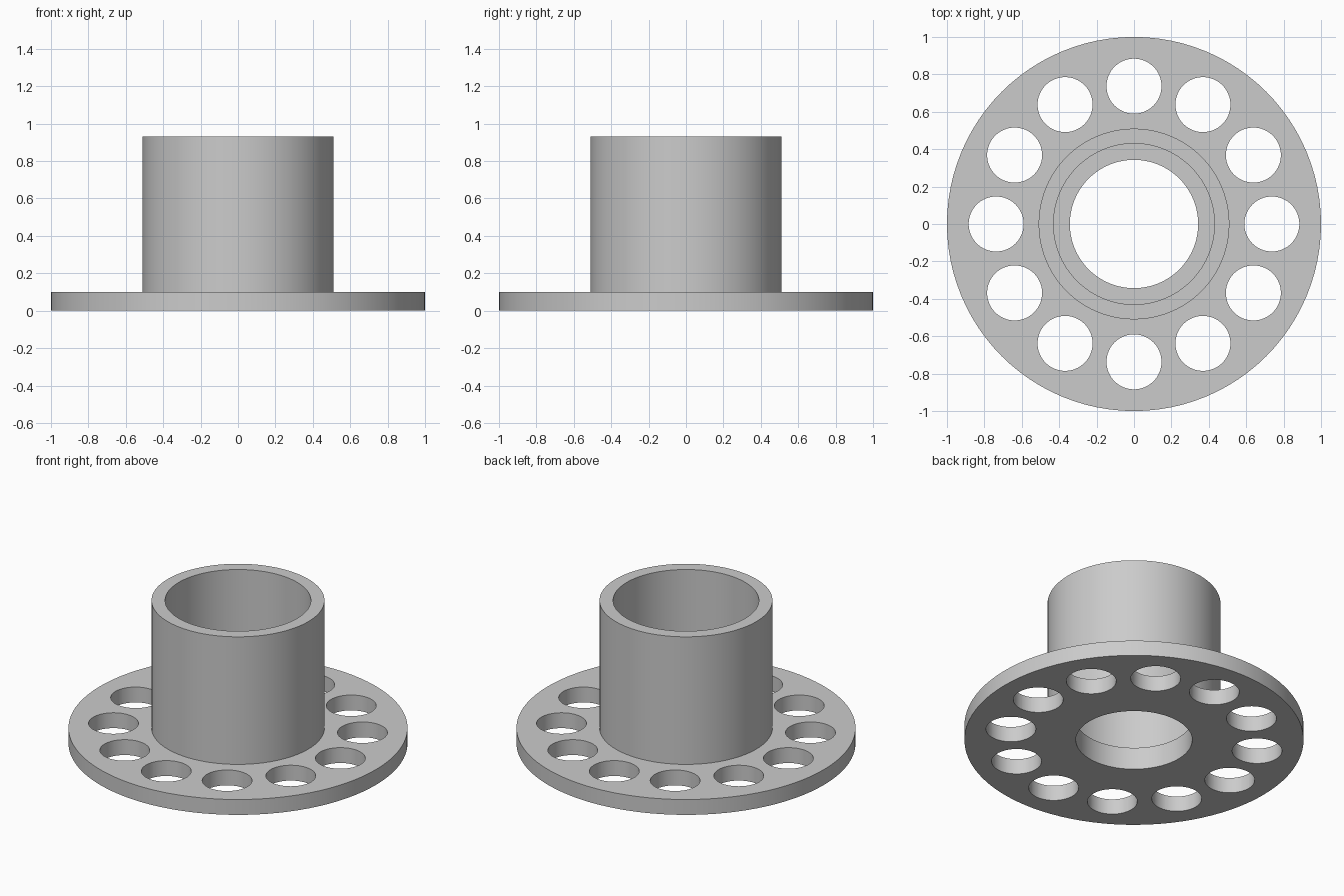
import bpy, bmesh
from math import tau, cos, sin, radians
from mathutils import Matrix, Vector

cube = bpy.data.objects.get("Cube")
if cube:
    bpy.data.objects.remove(cube, do_unlink=True)

FLANGE_R, FLANGE_H = 1.0, 0.10
HUB_R, HUB_H = 0.51, 0.93
SOCKET_R, LEDGE_Z, BORE_R = 0.43, 0.145, 0.343
HOLE_R, HOLE_CIRCLE, HOLES = 0.147, 0.737, 12

grey = bpy.data.materials.new("plain grey")
grey.use_nodes = True
colour = (0.6, 0.6, 0.6, 1)
grey.diffuse_color = colour
grey.node_tree.nodes["Principled BSDF"].inputs["Base Color"].default_value = colour


def add_object(name, bm):
    bmesh.ops.recalc_face_normals(bm, faces=bm.faces)
    mesh = bpy.data.meshes.new(name)
    bm.to_mesh(mesh)
    bm.free()
    mesh.materials.append(grey)
    obj = bpy.data.objects.new(name, mesh)
    bpy.context.collection.objects.link(obj)
    return obj


# Flange and stepped hub, turned from one closed profile
profile = [(BORE_R, 0), (FLANGE_R, 0), (FLANGE_R, FLANGE_H), (HUB_R, FLANGE_H),
           (HUB_R, HUB_H), (SOCKET_R, HUB_H), (SOCKET_R, LEDGE_Z), (BORE_R, LEDGE_Z)]
bm = bmesh.new()
verts = [bm.verts.new((r, 0, z)) for r, z in profile]
edges = [bm.edges.new((a, b)) for a, b in zip(verts, verts[1:] + verts[:1])]
bmesh.ops.spin(bm, geom=verts + edges, cent=(0, 0, 0), axis=(0, 0, 1),
               angle=tau, steps=96, use_merge=True)
bmesh.ops.remove_doubles(bm, verts=bm.verts, dist=1e-4)
body = add_object("flanged_hub", bm)

# Ring of holes through the flange
bm = bmesh.new()
for i in range(HOLES):
    a = tau * i / HOLES
    place = Matrix.Translation(Vector((cos(a), sin(a), 0)) * HOLE_CIRCLE)
    bmesh.ops.create_cone(bm, cap_ends=True, segments=64, radius1=HOLE_R,
                          radius2=HOLE_R, depth=1, matrix=place)
cutter = add_object("hole_cutters", bm)
cutter.hide_render = True

cut = body.modifiers.new("holes", 'BOOLEAN')
cut.operation = 'DIFFERENCE'
cut.solver = 'EXACT'
cut.object = cutter

# Apply the cut and shade the round walls smooth
bpy.ops.object.select_all(action='DESELECT')
body.select_set(True)
bpy.context.view_layer.objects.active = body
bpy.ops.object.modifier_apply(modifier=cut.name)
bpy.data.objects.remove(cutter, do_unlink=True)
bpy.ops.object.shade_smooth_by_angle(angle=radians(30))
